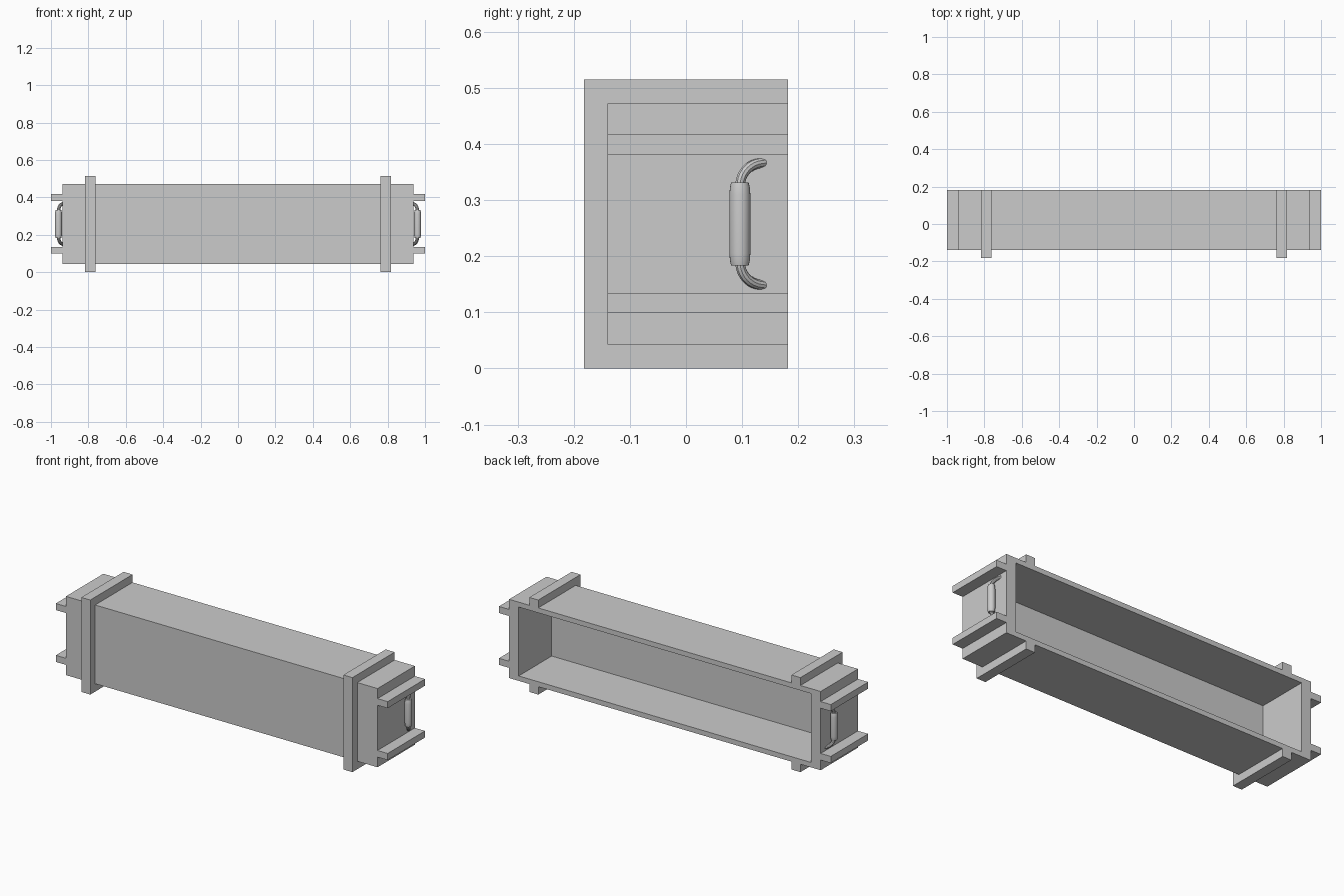
import bpy
import bmesh
from math import radians
from mathutils import Matrix, Vector

cube = bpy.data.objects.get("Cube")
if cube:
    bpy.data.objects.remove(cube, do_unlink=True)

grey = bpy.data.materials.new("plain grey")
grey.use_nodes = True
COLOUR = (0.6, 0.6, 0.6, 1)
grey.diffuse_color = COLOUR
grey.node_tree.nodes["Principled BSDF"].inputs["Base Color"].default_value = COLOUR

BACK, FRONT = 0.182, -0.14
BOTTOM, TOP = 0.043, 0.472
HALF = 0.939
MID_Z = (BOTTOM + TOP) / 2


def add_mesh(name, bm):
    bmesh.ops.recalc_face_normals(bm, faces=bm.faces)
    mesh = bpy.data.meshes.new(name)
    bm.to_mesh(mesh)
    bm.free()
    mesh.materials.append(grey)
    obj = bpy.data.objects.new(name, mesh)
    bpy.context.collection.objects.link(obj)
    return obj


def box(name, low, high):
    low, high = Vector(low), Vector(high)
    bm = bmesh.new()
    bmesh.ops.create_cube(bm, size=1, matrix=Matrix.Translation((low + high) / 2)
                          @ Matrix.Diagonal((*(high - low), 1)))
    return add_mesh(name, bm)


def open_tray(name, half_x, front, low, high, end, wall):
    """Box open at the back, its rim inset and pushed in to the front wall."""
    bm = bmesh.new()
    bmesh.ops.create_cube(bm, size=1)
    for v in bm.verts:
        v.co = (half_x * 2 * v.co.x, BACK if v.co.y > 0 else front,
                high if v.co.z > 0 else low)
    back = max(bm.faces, key=lambda f: f.calc_center_median().y)
    bmesh.ops.inset_region(bm, faces=[back], thickness=wall)
    for v in back.verts:
        v.co.x = (half_x - end) * (1 if v.co.x > 0 else -1)
    pushed = bmesh.ops.extrude_discrete_faces(bm, faces=[back])["faces"][0]
    for v in pushed.verts:
        v.co.y = front + wall
    return add_mesh(name, bm)


def strap(name, x0, x1):
    """U-shaped band around the top, front and bottom."""
    outline = [(BACK, 0), (-BACK, 0), (-BACK, 0.515), (BACK, 0.515),
               (BACK, TOP), (FRONT, TOP), (FRONT, BOTTOM), (BACK, BOTTOM)]
    bm = bmesh.new()
    face = bm.faces.new([bm.verts.new((x0, y, z)) for y, z in outline])
    new = bmesh.ops.extrude_face_region(bm, geom=[face])["geom"]
    bmesh.ops.translate(bm, vec=(x1 - x0, 0, 0),
                        verts=[g for g in new if isinstance(g, bmesh.types.BMVert)])
    return add_mesh(name, bm)


def smooth(obj):
    bpy.ops.object.select_all(action="DESELECT")
    obj.select_set(True)
    bpy.context.view_layer.objects.active = obj
    bpy.ops.object.shade_smooth_by_angle(angle=radians(35))


def grip(name, x, y):
    """Rounded cylinder turned from a profile."""
    profile = [(0, -0.074), (0.0155, -0.074), (0.0175, -0.066), (0.0188, -0.052)]
    profile += [(r, -z) for r, z in reversed(profile)]
    bm = bmesh.new()
    verts = [bm.verts.new((x + r, y, MID_Z + z)) for r, z in profile]
    edges = [bm.edges.new(pair) for pair in zip(verts, verts[1:])]
    bmesh.ops.spin(bm, geom=verts + edges, cent=(x, y, 0), axis=(0, 0, 1),
                   angle=radians(360), steps=24)
    bmesh.ops.remove_doubles(bm, verts=bm.verts, dist=0.0001)
    smooth(add_mesh(name, bm))


def rod(name, side, end):
    """Bent bar from the grip back into the end wall."""
    curve = bpy.data.curves.new(name, "CURVE")
    curve.dimensions = "3D"
    curve.bevel_depth = 0.009
    curve.bevel_resolution = 3
    curve.resolution_u = 10
    curve.use_fill_caps = True
    line = curve.splines.new("BEZIER")
    line.bezier_points.add(1)
    path = [((0.960, 0.096, 0.065), (0, 0, 0.026)),
            ((0.932, 0.139, 0.109), (-0.017, 0.026, 0))]
    for point, (co, handle) in zip(line.bezier_points, path):
        co = Vector((side * co[0], co[1], MID_Z + end * co[2]))
        handle = Vector((side * handle[0], handle[1], end * handle[2]))
        point.co = co
        point.handle_left, point.handle_right = co - handle, co + handle
    curve.materials.append(grey)
    obj = bpy.data.objects.new(name, curve)
    bpy.context.collection.objects.link(obj)
    bpy.ops.object.select_all(action="DESELECT")
    obj.select_set(True)
    bpy.context.view_layer.objects.active = obj
    bpy.ops.object.convert(target="MESH")
    smooth(bpy.context.object)


# Main body
open_tray("case_body", HALF, FRONT, BOTTOM, TOP, 0.058, 0.038)

# Straps, end rails and handles on both ends
for side, label in ((1, "left"), (-1, "right")):
    strap(f"{label}_strap", side * 0.763, side * 0.817)
    for z, level in ((0.0985, "lower"), (0.381, "upper")):
        xs = sorted((side * HALF, side))
        box(f"{label}_{level}_rail", (xs[0], FRONT, z), (xs[1], BACK, z + 0.036))
    grip(f"{label}_handle_grip", side * 0.960, 0.096)
    for end, level in ((-1, "lower"), (1, "upper")):
        rod(f"{label}_{level}_handle_rod", side, end)
